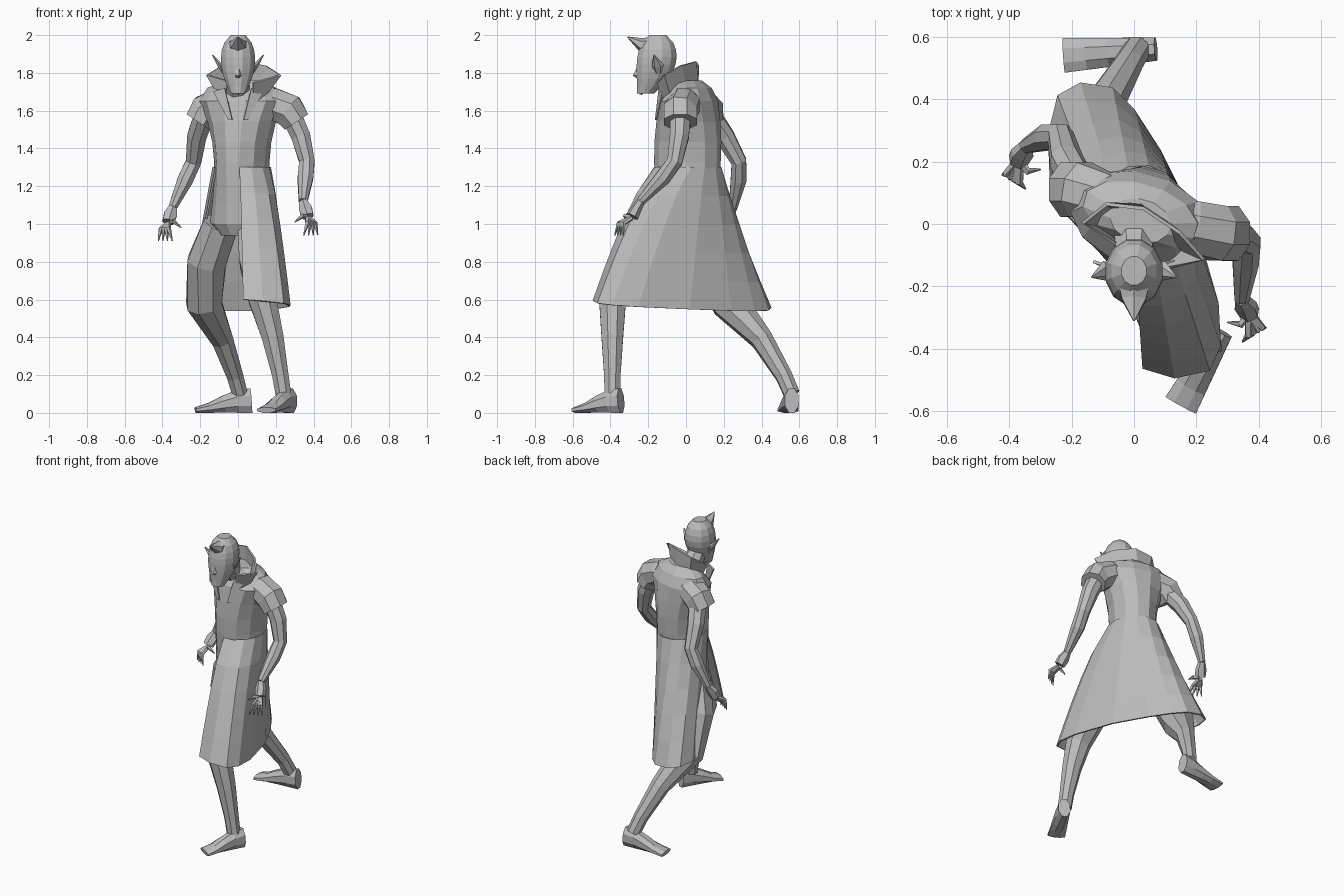
import bpy, bmesh
from math import sin, cos, pi, tau, radians, copysign
from mathutils import Vector, Matrix

cube = bpy.data.objects.get("Cube")
if cube:
    bpy.data.objects.remove(cube)

grey = bpy.data.materials.new("plain grey")
grey.use_nodes = True
tone = (.5, .5, .5, 1)
grey.diffuse_color = tone
grey.node_tree.nodes["Principled BSDF"].inputs["Base Color"].default_value = tone

SIDES = (("left", 1), ("right", -1))
FORWARD = Vector((0, 1, 0))
UP = Vector((0, 0, 1))


def skin(name, rows, closed=True, thickness=0):
    """Join rows of points with quads; closed rows get end caps."""
    mesh_builder = bmesh.new()
    rings = [[mesh_builder.verts.new(point) for point in row] for row in rows]
    count = len(rings[0])
    for lower, upper in zip(rings, rings[1:]):
        for i in range(count if closed else count - 1):
            j = (i + 1) % count
            mesh_builder.faces.new((lower[i], lower[j], upper[j], upper[i]))
    if closed:
        mesh_builder.faces.new(rings[0])
        mesh_builder.faces.new(rings[-1])
    bmesh.ops.recalc_face_normals(mesh_builder, faces=mesh_builder.faces)
    mesh = bpy.data.meshes.new(name)
    mesh_builder.to_mesh(mesh)
    mesh_builder.free()
    mesh.materials.append(grey)
    part = bpy.data.objects.new(name, mesh)
    bpy.context.collection.objects.link(part)
    if thickness:
        modifier = part.modifiers.new("thickness", "SOLIDIFY")
        modifier.thickness = thickness
        modifier.offset = 0


def oval(width, depth, sides):
    """Flat-sided oval around the origin."""
    angles = [tau * (k + .5) / sides for k in range(sides)]
    return [Vector((width * cos(a), depth * sin(a), 0)) for a in angles]


def tube(name, path, radii, reference=FORWARD, sides=8):
    """Tapered limb along a path; a radius may be a (width, depth) pair."""
    points = [Vector(point) for point in path]
    rows = []
    for i, point in enumerate(points):
        before, after = points[max(i - 1, 0)], points[min(i + 1, len(points) - 1)]
        along = (after - before).normalized()
        across = reference.cross(along).normalized()
        over = along.cross(across)
        size = radii[i]
        width, depth = size if isinstance(size, tuple) else (size, size)
        rows.append([point + across * p.x + over * p.y for p in oval(width, depth, sides)])
    skin(name, rows)


def stack(name, rings, centre_x=0, yaw=0):
    """Horizontal oval rings given as height, y, half width, half depth."""
    turn = Matrix.Rotation(yaw, 3, "Z")
    skin(name, [[turn @ p + Vector((centre_x, y, z)) for p in oval(width, depth, 12)]
                for z, y, width, depth in rings])


# Torso: narrow waist, broad chest, sloping shoulders, turned towards its right
torso = [(.94, -.02, .12, .1)]
for i in range(7):
    t = i / 6
    torso.append((1 + .65 * t, .015 * t, .17 - .09 * t + .15 * t ** 3, .15 + .03 * sin(pi * t ** 1.3)))
torso += [(1.72, .03, .19, .1), (1.76, .01, .1, .07)]
stack("torso", torso, .02, radians(-16))
tube("neck", [(0, 0, 1.65), (0, -.15, 1.82)], [.075, .055])

# Long coat skirt: from an oval waist down to a sheared, boxy hem
skirt = []
columns = 12
for level in range(6):
    t = level / 5
    row = []
    for i in range(columns + 1):
        a = radians(-95 + 300 * i / columns)
        waist = Vector((.02 + .15 * cos(a), .01 + .175 * sin(a), 1.3))
        b = radians(-115 + 280 * i / columns)
        boxy_x, boxy_y = (copysign(abs(f) ** .7, f) for f in (cos(b), sin(b)))
        breadth = .2 - .07 * max(0, boxy_y) * (boxy_x > 0)
        hem_y = .47 * boxy_y - .02
        hem = Vector((breadth * boxy_x - .3 * hem_y, hem_y, .57 - .02 * (boxy_x + boxy_y)))
        point = waist.lerp(hem, t ** (.88 + .15 * boxy_y))
        point.z = waist.z + (hem.z - waist.z) * t
        row.append(point)
    skirt.append(row)
skin("coat_skirt", skirt, False, .01)

# High collar flaring into side points, open at the front
base, rim = [], []
for degrees in range(-60, 241, 50):
    c, s = cos(radians(degrees)), sin(radians(degrees))
    base.append((.02 + .11 * c, .09 * s - .03 * c - .03, 1.67 + .06 * s))
    rim.append((.03 + .2 * c * abs(c), .09 * s - .06 * c - .04, 1.8 + .06 * s))
skin("collar", [base, rim], False, .012)
for side, s in SIDES:
    inner = [(.07 * s, -.14, 1.72), (.03 * s, -.16, 1.55)]
    outer = [(.13 * s, -.12, 1.7), (.05 * s, -.155, 1.55)]
    skin(side + "_lapel", [inner, outer], False, .01)

# Joints of the stance
shoulders = {"left": Vector((.27, -.03, 1.6)), "right": Vector((-.17, .11, 1.6))}
elbows = {"left": Vector((.365, -.06, 1.33)), "right": Vector((-.235, .28, 1.33))}
wrists = {"left": Vector((.345, -.24, 1.12)), "right": Vector((-.345, .25, 1.09))}
hips = {"left": Vector((.09, -.03, 1)), "right": Vector((-.09, .03, 1))}
thighs = {"left": Vector((.11, -.27, .8)), "right": Vector((-.165, .12, .8))}
knees = {"left": Vector((.13, -.39, .6)), "right": Vector((-.18, .23, .58))}
ankles = {"left": Vector((.24, -.39, .1)), "right": Vector((.01, .56, .1))}
calf_bows = {"left": Vector((.01, 0, 0)), "right": Vector((.02, .04, 0))}
toes = {"left": Vector((.15, -.58, 0)), "right": Vector((-.225, .54, 0))}
heels = {"left": Vector((.28, -.345, 0)), "right": Vector((.07, .56, 0))}
chest = Vector((.03, .03, 1.66))

for side, s in SIDES:
    shoulder, elbow, wrist = shoulders[side], elbows[side], wrists[side]

    # Short cape sleeve sloping off the shoulder
    droop = shoulder + Vector((.04 * s, 0, -.06))
    tube(side + "_sleeve", [shoulder.lerp(chest, .7), shoulder.lerp(chest, .35) + UP * .015,
                            shoulder, droop], [.07, .09, .095, (.08, .095)])

    # Bent arm with a fuller forearm
    upper_arm = shoulder.lerp(elbow, .5) + Vector((.015 * s, .01, 0))
    forearm = elbow.lerp(wrist, .4) + FORWARD * .01
    tube(side + "_arm", [shoulder, upper_arm, elbow, forearm, wrist],
         [.06, .055, .044, .045, .025])

    # Hand with four hooked claws and a thumb
    palm = wrist + Vector((.025 * s, -.045, -.08))
    tube(side + "_palm", [wrist, wrist.lerp(palm, .5), palm], [.024, (.04, .028), .034], sides=6)
    tips = {"thumb": palm + Vector((-.07 * s, -.03, -.03))}
    for i, finger in enumerate(("little", "ring", "middle", "index")):
        spread = Vector((-.025 * s, -.015, 0)) * (i - 1.5)
        tips[finger] = palm + Vector((.015 * s, -.07, -.1)) + spread
    for finger, tip in tips.items():
        root = palm.lerp(tip, .1)
        knuckle = root.lerp(tip, .5) + Vector((.01 * s, -.02, .02))
        tube(side + "_" + finger + "_finger", [root, knuckle, tip], [.015, .013, .003], sides=5)

    # Striding leg: heavy thigh, slim shin
    knee, ankle, bow = knees[side], ankles[side], calf_bows[side]
    calf = knee.lerp(ankle, .4) + bow
    shin = knee.lerp(ankle, .8) + bow * .6
    knee_size = .08 if side == "left" else .1
    tube(side + "_leg", [hips[side], thighs[side], knee, calf, shin, ankle],
         [.1, .11, knee_size, .062, .047, .045])

    # Wedge-shaped foot
    heel, toe = heels[side], toes[side]
    path, sizes = [], []
    for i in range(5):
        t = i / 4
        height = .03 + .1 * abs(cos(pi * t / 2)) ** 1.5
        path.append(heel.lerp(toe, t) + UP * height / 2)
        sizes.append((.04 + .02 * t, height * .54))
    tube(side + "_foot", path, sizes, UP)

# Head pushed forward, narrowing into the jaw
head = []
for i in range(9):
    t = i / 8
    width = .094 * sin(pi * (.04 + .92 * t ** 1.3)) ** .4
    head.append((1.69 + .31 * t, -.15 - .065 * (1 - t) ** 3, width, width * 1.15))
stack("head", head)
tube("hair_peak", [(0, -.16, 1.95), (0, -.24, 1.95), (0, -.31, 1.99)],
     [(.065, .045), (.045, .035), .003], UP, 6)
tube("nose", [(0, -.24, 1.85), (0, -.265, 1.785), (0, -.24, 1.77)], [.01, .018, .01], sides=5)
tube("chin", [(0, -.22, 1.74), (0, -.24, 1.685)], [.03, .006], sides=6)

# Pointed ears, slanted brows and drooping moustache
for side, s in SIDES:
    tube(side + "_ear", [(.07 * s, -.145, 1.8), (.095 * s, -.15, 1.84), (.135 * s, -.17, 1.895)],
         [(.014, .02), (.016, .032), .003], sides=6)
    tube(side + "_brow", [(.01 * s, -.25, 1.845), (.075 * s, -.2, 1.89)], [.012, .006], UP, 5)
    tube(side + "_moustache", [(0, -.25, 1.76), (.035 * s, -.23, 1.735)], [.01, .004], UP, 5)
